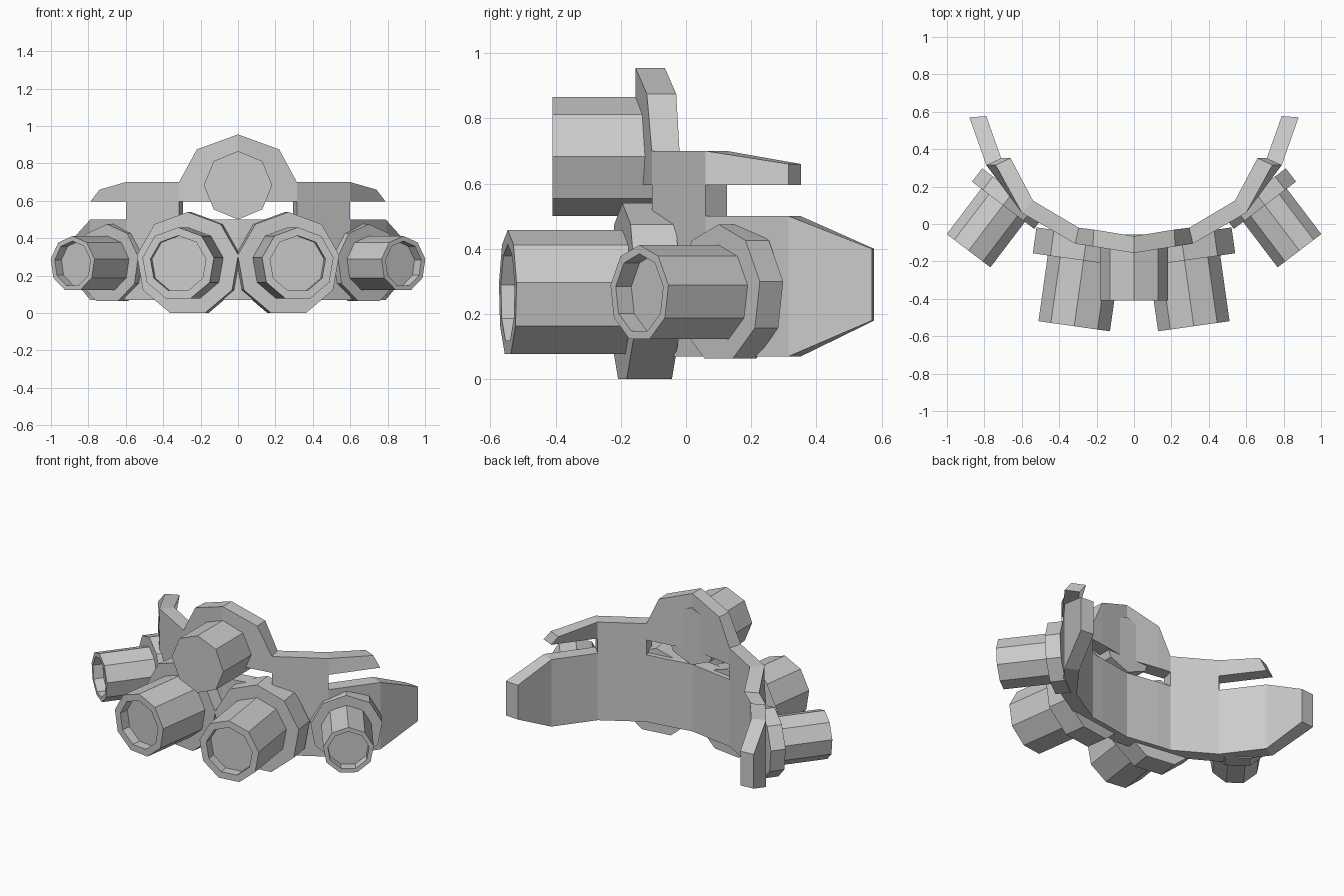
import bpy, bmesh
from math import sin, cos, tau
from mathutils import Vector

if "Cube" in bpy.data.objects:
    bpy.data.objects.remove(bpy.data.objects["Cube"])


def finish(bm, name, mirror=True):
    bmesh.ops.recalc_face_normals(bm, faces=bm.faces)
    mesh = bpy.data.meshes.new(name)
    bm.to_mesh(mesh)
    bm.free()
    ob = bpy.data.objects.new(name, mesh)
    bpy.context.collection.objects.link(ob)
    if mirror:
        mod = ob.modifiers.new("mirror", 'MIRROR')
        mod.use_mirror_merge = True
        mod.merge_threshold = 0.0005
    return ob


def turned(name, center, axis, rings, sides, mirror=True):
    """Faceted turned part: rings are (distance along axis, radius), both ends capped."""
    bm = bmesh.new()
    c, a, up = Vector(center), Vector(axis).normalized(), Vector((0, 0, 1))
    s = a.cross(up)
    loops = [[bm.verts.new(c + a * t + s * r * sin(tau * i / sides) + up * r * cos(tau * i / sides))
              for i in range(sides)] for t, r in rings]
    for p, q in zip(loops, loops[1:]):
        for i in range(sides):
            j = (i + 1) % sides
            bm.faces.new((p[i], p[j], q[j], q[i]))
    bm.faces.new(loops[0])
    bm.faces.new(loops[-1])
    return finish(bm, name, mirror)


def cannon(name, center, axis, collar_r, collar_t, barrel_r, length, bore_r):
    rings = [(-collar_t, collar_r), (0, collar_r), (0, barrel_r), (length, barrel_r),
             (length, bore_r), (length - 0.06, bore_r)]
    turned(name, center, axis, rings, 9)


# Curved shield plate: stations from the centre outward (outer xy, inner xy, z levels)
stations = [
    ((0.00, -0.155), (0.00, -0.065), (0.07, 0.5, 0.595, 0.955)),
    ((0.22, -0.12), (0.215, -0.03), (0.07, 0.5, 0.595, 0.875)),
    ((0.315, -0.105), (0.295, -0.02), (0.07, 0.5, 0.595, 0.7)),
    ((0.60, 0.06), (0.54, 0.125), (0.07, 0.5, 0.595, 0.7)),
    ((0.79, 0.315), (0.71, 0.352), (0.07, 0.5, 0.595, 0.66)),
    ((0.88, 0.57), (0.79, 0.577), (0.18, 0.40, 0.40, 0.40)),
]
# Solid cells (column, row): lower band, slot sides, crown and upper fins
cells = [(c, 0) for c in range(5)] + [(2, 1)] + [(c, 2) for c in range(4)]
bm = bmesh.new()
verts, count = {}, {}


def corner(col, side, lev):
    key = (col, side, lev)
    if key not in verts:
        x, y = stations[col][side]
        if (col, lev) == (4, 3):        # slanted fin tip
            x -= 0.05
        verts[key] = bm.verts.new((x, y, stations[col][2][lev]))
    return key


for c, r in cells:
    k = {(i, s, l): corner(c + i, s, r + l) for i in (0, 1) for s in (0, 1) for l in (0, 1)}
    for ax in range(3):
        for v in (0, 1):
            quad = []
            for p in ((0, 0), (0, 1), (1, 1), (1, 0)):
                idx = list(p)
                idx.insert(ax, v)
                quad.append(k[tuple(idx)])
            if all(q[0] == 0 for q in quad):
                continue                # open on the mirror plane
            count.setdefault(frozenset(quad), []).append(quad)
for quads in count.values():
    if len(quads) == 1:                 # keep only exposed faces
        bm.faces.new([verts[q] for q in quads[0]])
finish(bm, "shield_plate")

# Four hollow cannons with collars, mirrored left and right
cannon("inner_cannon", (0.27, -0.195, 0.262), (0.14, -0.99, 0), 0.278, 0.14, 0.196, 0.355, 0.152)
cannon("outer_cannon", (0.70, 0.10, 0.263), (0.605, -0.796, 0), 0.212, 0.09, 0.149, 0.305, 0.122)

# Solid octagonal barrel on the crown
turned("top_barrel", (0, -0.055, 0.683), (0, -1, 0), [(0, 0.183), (0.355, 0.183)], 8, mirror=False)
